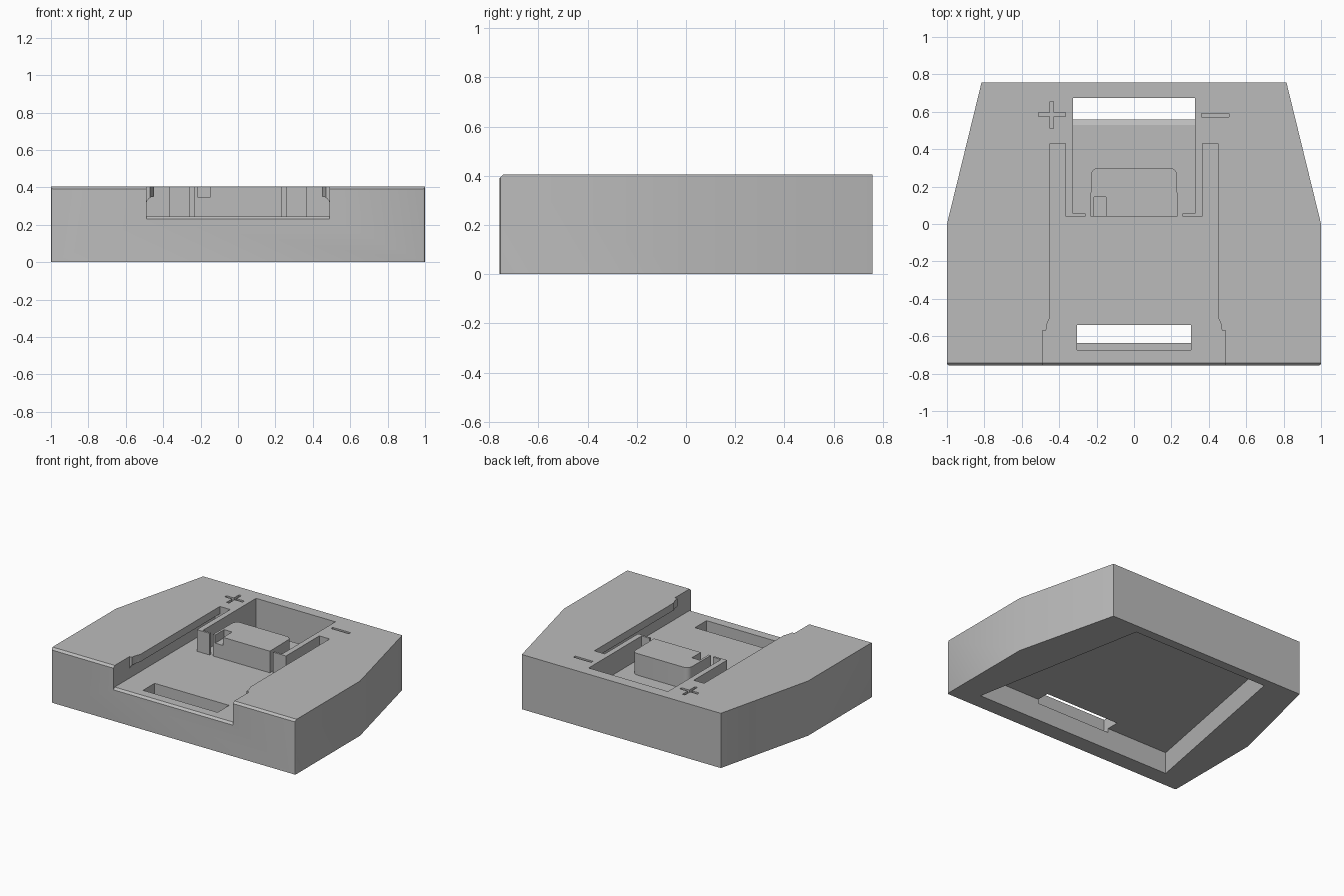
import bpy, bmesh, math
from mathutils import Vector

if "Cube" in bpy.data.objects:
    bpy.data.objects.remove(bpy.data.objects["Cube"])

gray = bpy.data.materials.new("plain gray")
gray.diffuse_color = (0.5, 0.5, 0.5, 1)
gray.use_nodes = True
gray.node_tree.nodes["Principled BSDF"].inputs["Base Color"].default_value = gray.diffuse_color


def prism(name, pts, axis, lo, hi):
    """Extrude a 2D outline along x (pts are y,z), y (pts are x,z) or z (pts are x,y)."""
    def place(p, d):
        return {"x": (d, p[0], p[1]), "y": (p[0], d, p[1]), "z": (p[0], p[1], d)}[axis]
    bm = bmesh.new()
    n = len(pts)
    a = [bm.verts.new(place(p, lo)) for p in pts]
    b = [bm.verts.new(place(p, hi)) for p in pts]
    bm.faces.new(a)
    bm.faces.new(b)
    for i in range(n):
        j = (i + 1) % n
        bm.faces.new((a[i], a[j], b[j], b[i]))
    bmesh.ops.recalc_face_normals(bm, faces=bm.faces)
    me = bpy.data.meshes.new(name)
    bm.to_mesh(me)
    bm.free()
    me.materials.append(gray)
    ob = bpy.data.objects.new(name, me)
    bpy.context.collection.objects.link(ob)
    return ob


def box(name, x0, x1, y0, y1, z0, z1):
    return prism(name, [(x0, y0), (x1, y0), (x1, y1), (x0, y1)], "z", z0, z1)


def both(half):
    """Mirror a left half outline across x = 0."""
    return half + [(-x, y) for x, y in reversed(half)]


def cut(ob, cutter):
    m = ob.modifiers.new("cut", "BOOLEAN")
    m.operation, m.solver, m.object = "DIFFERENCE", "EXACT", cutter
    bpy.context.view_layer.objects.active = ob
    bpy.ops.object.modifier_apply(modifier=m.name)
    bpy.data.objects.remove(cutter, do_unlink=True)


TOP, FLOOR, FRONT = 0.405, 0.245, -0.757

# Main housing outline with slightly eased front corners
body = prism("housing", both([(-0.815, 0.757), (-1, 0), (-1, FRONT + 0.012),
                              (-0.996, FRONT + 0.004), (-0.988, FRONT)]), "z", 0, TOP)

# Hollow underside
cut(body, prism("cavity", both([(-0.56, 0.69), (-0.81, -0.635)]), "z", -0.1, 0.16))

# Sliding channel with side arms, thin walls and rear pocket
cut(body, prism("channel", both([
    (-0.49, -0.9), (-0.49, -0.57), (-0.47, -0.57), (-0.465, -0.535), (-0.45, -0.5),
    (-0.45, 0.43), (-0.365, 0.43), (-0.365, 0.04), (-0.26, 0.04), (-0.26, 0.055),
    (-0.325, 0.055), (-0.325, 0.675)]), "z", FLOOR, 0.6))

# Rounded undercuts along both channel sides
for s in (-1, 1):
    arc = [(s * (0.45 + 0.04 * math.cos(t)), 0.31 + 0.04 * math.sin(t))
           for t in (math.pi / 2 * i / 6 for i in range(7))]
    cut(body, prism("undercut", [(s * 0.4, FLOOR), (s * 0.49, FLOOR)] + arc + [(s * 0.4, 0.35)],
                    "y", -0.6, 0.43))

# Rear opening with a sloped lip, and front slot
cut(body, prism("rear_opening", [(0.53, FLOOR), (0.53, 0.3), (0.675, 0.3), (0.675, 0.1),
                                 (0.56, 0.1), (0.56, 0.225)], "x", -0.325, 0.325))
cut(body, box("front_slot", -0.305, 0.305, -0.675, -0.54, 0.13, 0.35))

# Chamfers on the front top edge and on the channel entry
for z, w in ((TOP, 1.1), (FLOOR, 0.49)):
    cut(body, prism("chamfer", [(FRONT - 0.015, z - 0.03), (FRONT + 0.03, z + 0.015),
                                (FRONT - 0.015, z + 0.015)], "x", -w, w))

# Engraved plus and minus marks
cut(body, prism("plus", [
    (-0.51, 0.575), (-0.45, 0.575), (-0.45, 0.51), (-0.43, 0.51), (-0.43, 0.575), (-0.365, 0.575),
    (-0.365, 0.595), (-0.43, 0.595), (-0.43, 0.655), (-0.45, 0.655), (-0.45, 0.595),
    (-0.51, 0.595)], "z", TOP - 0.02, 0.5))
cut(body, box("minus", 0.362, 0.507, 0.572, 0.592, TOP - 0.02, 0.5))

# Central block with rounded rear corners and a small notch
corner = [(-0.19 - 0.04 * math.sin(t), 0.26 + 0.04 * math.cos(t))
          for t in (math.pi / 2 * i / 6 for i in range(7))]
block = prism("center_block", both(corner + [(-0.233, 0.04)]), "z", 0.2, TOP)
cut(block, box("notch", -0.215, -0.15, 0.0, 0.145, 0.345, 0.5))

for ob in (body, block):
    bpy.ops.object.select_all(action="DESELECT")
    ob.select_set(True)
    bpy.context.view_layer.objects.active = ob
    bpy.ops.object.shade_smooth_by_angle(angle=math.radians(30))
